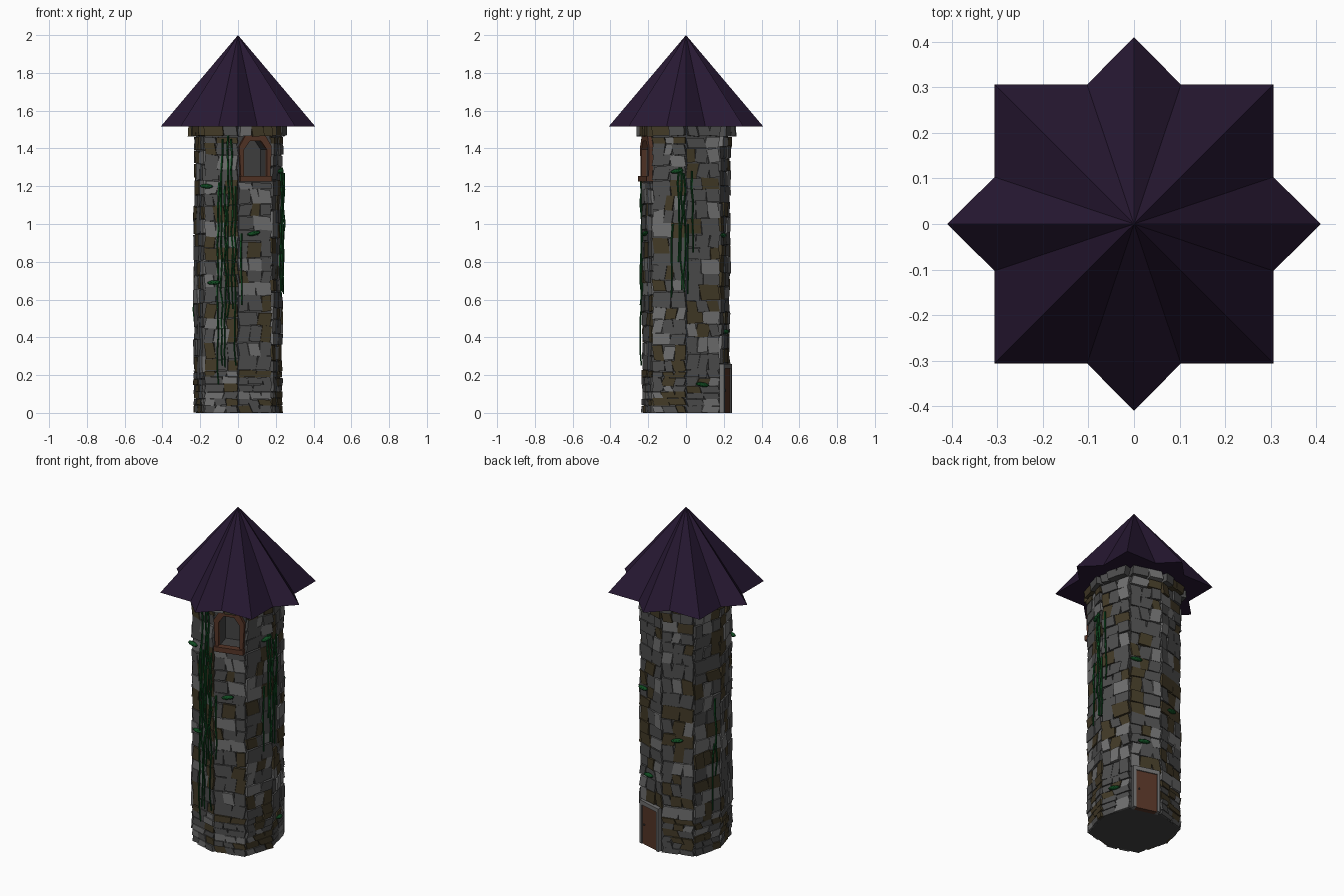
import bpy, bmesh, math, random
from mathutils import Vector, Matrix

if "Cube" in bpy.data.objects:
    bpy.data.objects.remove(bpy.data.objects["Cube"])

random.seed(7)
R_AXIS, R_DIAG = 0.222, 0.246              # core corner radii (alternating)
CORNERS = [Matrix.Rotation(k * math.pi / 4, 3, 'Z') @ Vector(((R_AXIS, R_DIAG)[k % 2], 0, 0)) for k in range(8)]
HW = (CORNERS[1] - CORNERS[0]).length / 2  # half width of a face
DOOR_FACE, WINDOW_FACE = 1, 6


def material(name, rgb):
    m = bpy.data.materials.new(name)
    m.diffuse_color = (*rgb, 1)
    m.use_nodes = True
    m.node_tree.nodes["Principled BSDF"].inputs["Base Color"].default_value = m.diffuse_color
    return m


def finish(bm, name, mat):
    bmesh.ops.recalc_face_normals(bm, faces=bm.faces)
    me = bpy.data.meshes.new(name)
    bm.to_mesh(me)
    bm.free()
    ob = bpy.data.objects.new(name, me)
    bpy.context.collection.objects.link(ob)
    me.materials.append(mat)
    return ob


def frame(k):
    """Midpoint, sideways direction and outward normal of face k."""
    a, b = CORNERS[k % 8], CORNERS[(k + 1) % 8]
    t = (b - a).normalized()
    return (a + b) / 2, t, Vector((t.y, -t.x, 0))


def face_point(k, u, z, d):
    """Point on octagon face k: u sideways, z up, d out of the wall."""
    mid, t, n = frame(k)
    return mid + t * u + n * d + Vector((0, 0, z))


def wall_point(deg, z, d):
    """Point on the wall at a compass angle."""
    mid, t, n = frame(math.floor(deg / 45) % 8)
    ray = Vector((math.cos(math.radians(deg)), math.sin(math.radians(deg)), 0))
    return ray * (mid.dot(n) + d) / ray.dot(n) + Vector((0, 0, z))


def prism(bm, k, profile, d0, d1):
    """Extrude a (u, z) profile outward from face k."""
    lo = [bm.verts.new(face_point(k, u, z, d0)) for u, z in profile]
    hi = [bm.verts.new(face_point(k, u, z, d1)) for u, z in profile]
    n = len(profile)
    bm.faces.new(lo[::-1])
    bm.faces.new(hi)
    for i in range(n):
        j = (i + 1) % n
        bm.faces.new((lo[i], lo[j], hi[j], hi[i]))


def rect(u0, u1, z0, z1):
    return [(u0, z0), (u1, z0), (u1, z1), (u0, z1)]


dark = material("dark_stone", (0.075, 0.075, 0.075))
light = material("light_stone", (0.16, 0.16, 0.16))
brown = material("brown_stone", (0.055, 0.042, 0.02))
mortar = material("mortar", (0.055, 0.055, 0.055))
purple = material("purple_roof", (0.02, 0.009, 0.032))
wood = material("wood", (0.09, 0.035, 0.02))
green = material("ivy_green", (0.005, 0.07, 0.015))

# eight-sided tower core
bm = bmesh.new()
base = bm.faces.new([bm.verts.new(c) for c in CORNERS])
ext = bmesh.ops.extrude_face_region(bm, geom=[base], use_keep_orig=True)
bmesh.ops.translate(bm, vec=(0, 0, 1.53), verts=[g for g in ext["geom"] if isinstance(g, bmesh.types.BMVert)])
core = finish(bm, "tower_core", mortar)

# window recess cut into the core
opening = [(-0.062, 1.25), (0.062, 1.25), (0.062, 1.395), (0.03, 1.44), (-0.03, 1.44), (-0.062, 1.395)]
bm = bmesh.new()
prism(bm, WINDOW_FACE, opening, -0.1, 0.1)
cutter = finish(bm, "window_cutter", light)
cutter.hide_render = True
cut = core.modifiers.new("window_cut", 'BOOLEAN')
cut.object = cutter
cut.solver = 'EXACT'
bpy.context.view_layer.objects.active = core
bpy.ops.object.modifier_apply(modifier=cut.name)
bpy.data.objects.remove(cutter)

# rows of irregular wall stones, one mesh per colour
stones = [bmesh.new() for _ in range(3)]


def stone(k, u0, u1, z0, z1, d):
    j = lambda s: random.uniform(-s, s)
    h = z1 - z0
    skew = j(0.01)
    prof = [(u0 + skew, z0 + j(0.05 * h)), (u1 + skew, z0 + j(0.08 * h)),
            (u1 - skew, z1 + j(0.08 * h)), (u0 - skew, z1 + j(0.08 * h))]
    prof = [(max(-HW - 0.004, min(HW + 0.004, u)), max(0, z)) for u, z in prof]
    prism(random.choices(stones, (5, 2, 3))[0], k, prof, -0.01, d)


def stone_row(k, z0, z1, d0, d1):
    n = random.choice((2, 3, 3))
    cuts = [-HW] + [-HW + 2 * HW * (i + random.uniform(-0.2, 0.2)) / n for i in range(1, n)] + [HW]
    for a, b in zip(cuts, cuts[1:]):
        stone(k, a + 0.001, b - 0.001, z0 + 0.001, z1 - 0.001, random.uniform(d0, d1))


for k in range(8):
    z = 0.265 if k == DOOR_FACE else 0.0
    top = 1.22 if k == WINDOW_FACE else 1.46
    while z < top - 0.01:
        h = random.uniform(0.03, 0.045) if z < 0.2 else random.uniform(0.055, 0.09)
        z1 = top if z + h > top - 0.03 else z + h
        stone_row(k, z, z1, 0.006, 0.017 if z < 1.36 else 0.024)
        z = z1
    stone_row(k, 1.465, 1.53, 0.026, 0.046)     # projecting rim under the roof
for bm, mat, name in zip(stones, (dark, light, brown), ("dark_stones", "light_stones", "brown_stones")):
    finish(bm, name, mat)

# eight-pointed star roof: two crossed pyramids
bm = bmesh.new()
apex = bm.verts.new((0, 0, 2))
ring = []
for q in range(4):
    rot = Matrix.Rotation(q * math.pi / 2, 3, 'Z')
    for x, y in ((0.41, 0), (0.306, 0.103), (0.306, 0.306), (0.103, 0.306)):
        ring.append(bm.verts.new(rot @ Vector((x, y, 1.515))))
for i, v in enumerate(ring):
    bm.faces.new((v, ring[(i + 1) % 16], apex))
bm.faces.new(ring[::-1])
finish(bm, "roof", purple)

# window frame around the opening, plus sill
outer = [(-0.08, 1.235), (0.08, 1.235), (0.089, 1.41), (0.055, 1.468), (-0.055, 1.468), (-0.089, 1.41)]
bm = bmesh.new()
for i in range(6):
    j = (i + 1) % 6
    prism(bm, WINDOW_FACE, [outer[i], outer[j], opening[j], opening[i]], -0.005, 0.022)
prism(bm, WINDOW_FACE, rect(-0.086, 0.086, 1.225, 1.255), -0.005, 0.034)
finish(bm, "window_frame", wood)

# door, stone surround and knob
bm = bmesh.new()
prism(bm, DOOR_FACE, rect(-0.062, 0.062, 0, 0.235), -0.01, 0.019)
finish(bm, "door", wood)
bm = bmesh.new()
for r in (rect(-0.08, -0.062, 0, 0.26), rect(0.062, 0.08, 0, 0.26), rect(-0.062, 0.062, 0.235, 0.26)):
    prism(bm, DOOR_FACE, r, -0.01, 0.025)
finish(bm, "door_surround", light)
bm = bmesh.new()
bmesh.ops.create_icosphere(bm, subdivisions=1, radius=0.006,
                           matrix=Matrix.Translation(face_point(DOOR_FACE, -0.045, 0.12, 0.022)))
finish(bm, "door_knob", mortar)

# hanging ivy strands: angle, top, bottom
strands = [(-117, 1.22, 0.15), (-112, 1.45, 0.25), (-107, 1.2, 0.24), (-103, 1.47, 0.5),
           (-98, 1.45, 0.55), (-94, 1.2, 0.25), (-85, 0.95, 0.57),
           (-18, 1.0, 0.61), (-10, 1.3, 0.8), (-6, 1.3, 0.65), (-2, 1.27, 0.64), (2, 1.0, 0.63),
           (8, 1.28, 0.85), (169, 0.92, 0.45), (164, 0.65, 0.25)]
bm = bmesh.new()
for deg, top, bot in strands:
    n = max(3, int((top - bot) / 0.08))
    prev = None
    for i in range(n + 1):
        c = wall_point(deg + random.uniform(-1.6, 1.6), top + (bot - top) * i / n, random.uniform(0.013, 0.026))
        r = 0.006 * (1 - 0.3 * i / n)
        loop = [bm.verts.new(c + Vector((r * math.cos(t * math.tau / 5), r * math.sin(t * math.tau / 5), 0)))
                for t in range(5)]
        if prev:
            for t in range(5):
                s = (t + 1) % 5
                bm.faces.new((prev[t], prev[s], loop[s], loop[t]))
        else:
            bm.faces.new(loop)
        prev = loop
    bm.faces.new(prev[::-1])
finish(bm, "ivy_strands", green)

# small moss clumps on the stones: angle, height
bm = bmesh.new()
for deg, z in ((-131, 1.2), (-69, 0.95), (-122, 0.69), (-12, 1.28), (22, 0.15), (53, 0.94), (113, 0.69), (64, 0.43)):
    n = frame(math.floor(deg / 45) % 8)[2]
    m = (Matrix.Translation(wall_point(deg, z, 0.016)) @ Matrix.Rotation(math.atan2(n.y, n.x), 4, 'Z')
         @ Matrix.Rotation(random.uniform(-0.2, 0.2), 4, 'X') @ Matrix.Diagonal((0.015, 0.037, 0.012, 1)))
    bmesh.ops.create_icosphere(bm, subdivisions=2, radius=1, matrix=m)
finish(bm, "moss_clumps", green)
